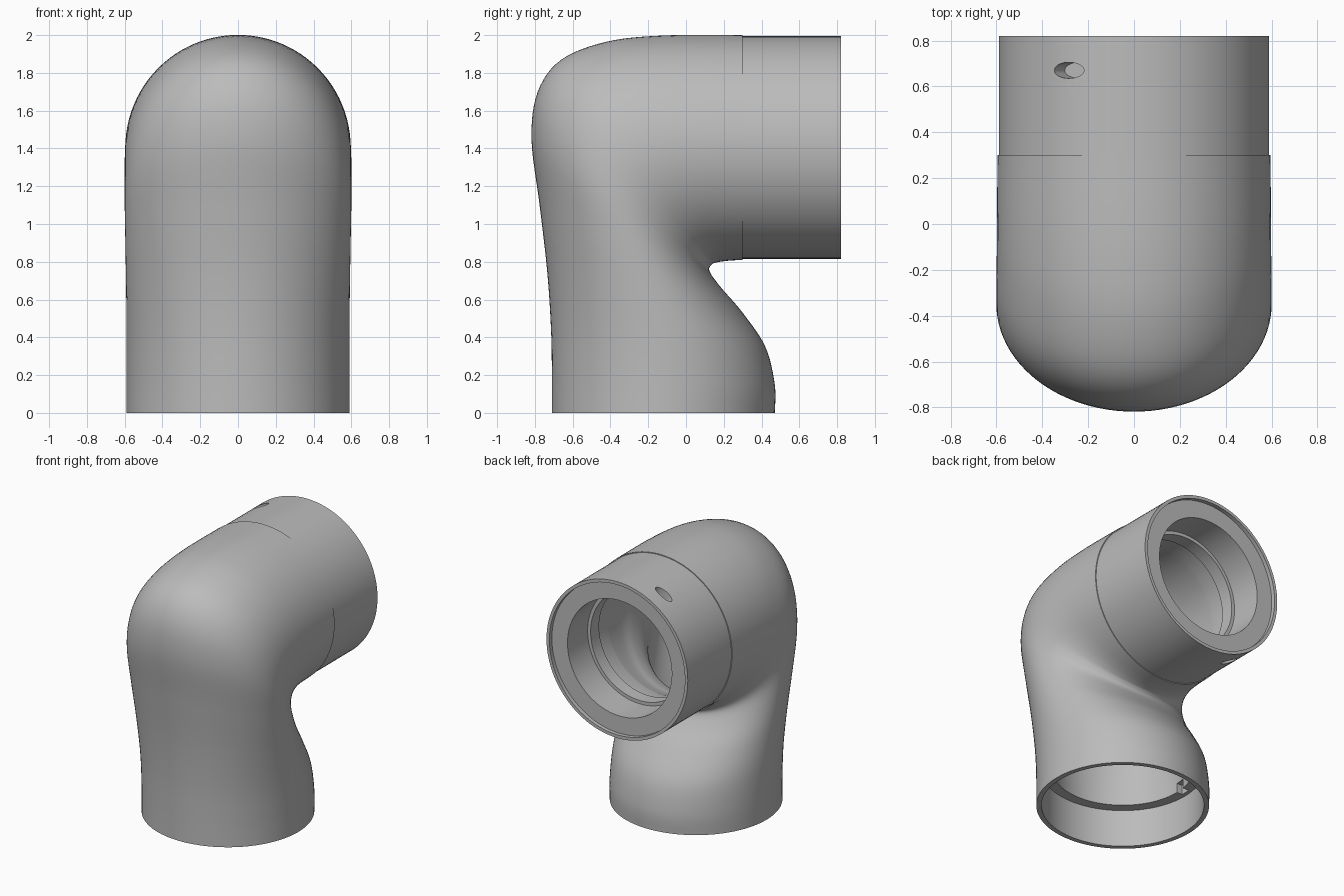
import bpy, bmesh, math
from mathutils import Vector, Matrix

if "Cube" in bpy.data.objects:
    bpy.data.objects.remove(bpy.data.objects["Cube"])

SIDES = 96
AXIS_Y, AXIS_Z = -0.12, 1.405   # axis of the lower socket and of the rear collar

grey = bpy.data.materials.new("plain grey")
grey.use_nodes = True
colour = (0.5, 0.5, 0.5, 1)
grey.diffuse_color = colour
grey.node_tree.nodes["Principled BSDF"].inputs["Base Color"].default_value = colour


# A section is (crook y, crook z, outer y, outer z, half width in x)
def flat(z, r):
    return (AXIS_Y + r, z, AXIS_Y - r, z, r)


def upright(y, r):
    return (y, AXIS_Z - r, y, AXIS_Z + r, r)


def shrink(s, wall):
    a, b = Vector(s[:2]), Vector(s[2:4])
    step = (b - a).normalized() * wall
    return (*(a + step), *(b - step), s[4] - wall)


def smooth(keys, steps=6):
    """Smooth run of sections through the keys."""
    k = [keys[0]] + list(keys) + [keys[-1]]
    out = []
    for i in range(1, len(k) - 2):
        for j in range(steps):
            t = j / steps
            out.append(tuple(
                0.5 * (2 * b + (c - a) * t + (2 * a - 5 * b + 4 * c - d) * t * t
                       + (3 * b - a - 3 * c + d) * t ** 3)
                for a, b, c, d in zip(*k[i - 1:i + 3])))
    return out + [keys[-1]]


# Outer skin of the bend
bend = [
    flat(0, 0.59),
    (0.47, 0.15, -0.71, 0.20, 0.59),
    (0.42, 0.35, -0.715, 0.45, 0.59),
    (0.30, 0.53, -0.735, 0.75, 0.592),
    (0.18, 0.67, -0.775, 1.10, 0.596),
    (0.125, 0.75, -0.818, 1.45, 0.6),
    (0.135, 0.785, -0.785, 1.70, 0.6),
    (0.165, 0.797, -0.66, 1.87, 0.6),
    (0.20, 0.803, -0.42, 1.965, 0.598),
    (0.24, 0.807, -0.12, 1.998, 0.597),
    upright(0.30, 0.595),
]
# Rear collar with a thin lip, recessed face and stepped bore
collar = [upright(y, r) for y, r in (
    (0.30, 0.589), (0.82, 0.589), (0.82, 0.565), (0.79, 0.565),
    (0.79, 0.435), (0.55, 0.435), (0.55, 0.41), (0.45, 0.41), (0.45, 0.46))]
# Inside of the bend, from the collar back down to the ledge
duct = [upright(0.30, 0.46)] + [shrink(s, 0.11) for s in bend[-2:2:-1]]
duct += [flat(0.33, 0.48)]
# Lower socket with a ledge and thin rim
socket = [flat(z, r) for z, r in ((0.28, 0.48), (0.28, 0.555), (0, 0.555))]

bm = bmesh.new()
rings = []
for ay, az, by, bz, w in smooth(bend) + collar + smooth(duct) + socket:
    a, b = Vector((0, ay, az)), Vector((0, by, bz))
    mid, half = (a + b) / 2, (a - b) / 2
    ring = []
    for i in range(SIDES):
        t = math.tau * i / SIDES
        ring.append(bm.verts.new(mid + half * math.cos(t) + Vector((w * math.sin(t), 0, 0))))
    rings.append(ring)
for r, s in zip(rings, rings[1:] + rings[:1]):
    for i in range(SIDES):
        j = (i + 1) % SIDES
        bm.faces.new((r[i], r[j], s[j], s[i]))
bmesh.ops.recalc_face_normals(bm, faces=bm.faces)
mesh = bpy.data.meshes.new("elbow_pipe")
bm.to_mesh(mesh)
bm.free()
elbow = bpy.data.objects.new("elbow_pipe", mesh)
bpy.context.collection.objects.link(elbow)
mesh.materials.append(grey)
bpy.ops.object.select_all(action='DESELECT')
elbow.select_set(True)
bpy.context.view_layer.objects.active = elbow


def cut(name, matrix, round_shape):
    """Cut a pin hole or notch out of the elbow."""
    cb = bmesh.new()
    if round_shape:
        bmesh.ops.create_cone(cb, cap_ends=True, segments=32, radius1=1, radius2=1,
                              depth=2, matrix=matrix)
    else:
        bmesh.ops.create_cube(cb, size=2, matrix=matrix)
    me = bpy.data.meshes.new(name)
    cb.to_mesh(me)
    cb.free()
    me.materials.append(grey)
    ob = bpy.data.objects.new(name, me)
    bpy.context.collection.objects.link(ob)
    ob.hide_render = True
    mod = elbow.modifiers.new(name, 'BOOLEAN')
    mod.operation, mod.solver, mod.object = 'DIFFERENCE', 'EXACT', ob
    bpy.ops.object.modifier_apply(modifier=name)
    bpy.data.objects.remove(ob)


# Oval pin holes above and below the collar
for name, side in (("upper_pin_hole", 1), ("lower_pin_hole", -1)):
    out = Vector((-0.285, 0, 0.515 * side)).normalized()
    place = Vector((0, 0.67, AXIS_Z)) + out * 0.57
    turn = Vector((0, 0, 1)).rotation_difference(out).to_matrix().to_4x4()
    cut(name, Matrix.Translation(place) @ turn @ Matrix.Diagonal((0.074, 0.035, 0.08, 1)), True)

# Keyway notch in the socket ledge
cut("ledge_notch", Matrix.Translation((-0.48, -0.08, 0.29))
    @ Matrix.Diagonal((0.045, 0.035, 0.06, 1)), False)

bpy.ops.object.shade_smooth_by_angle(angle=math.radians(30))
